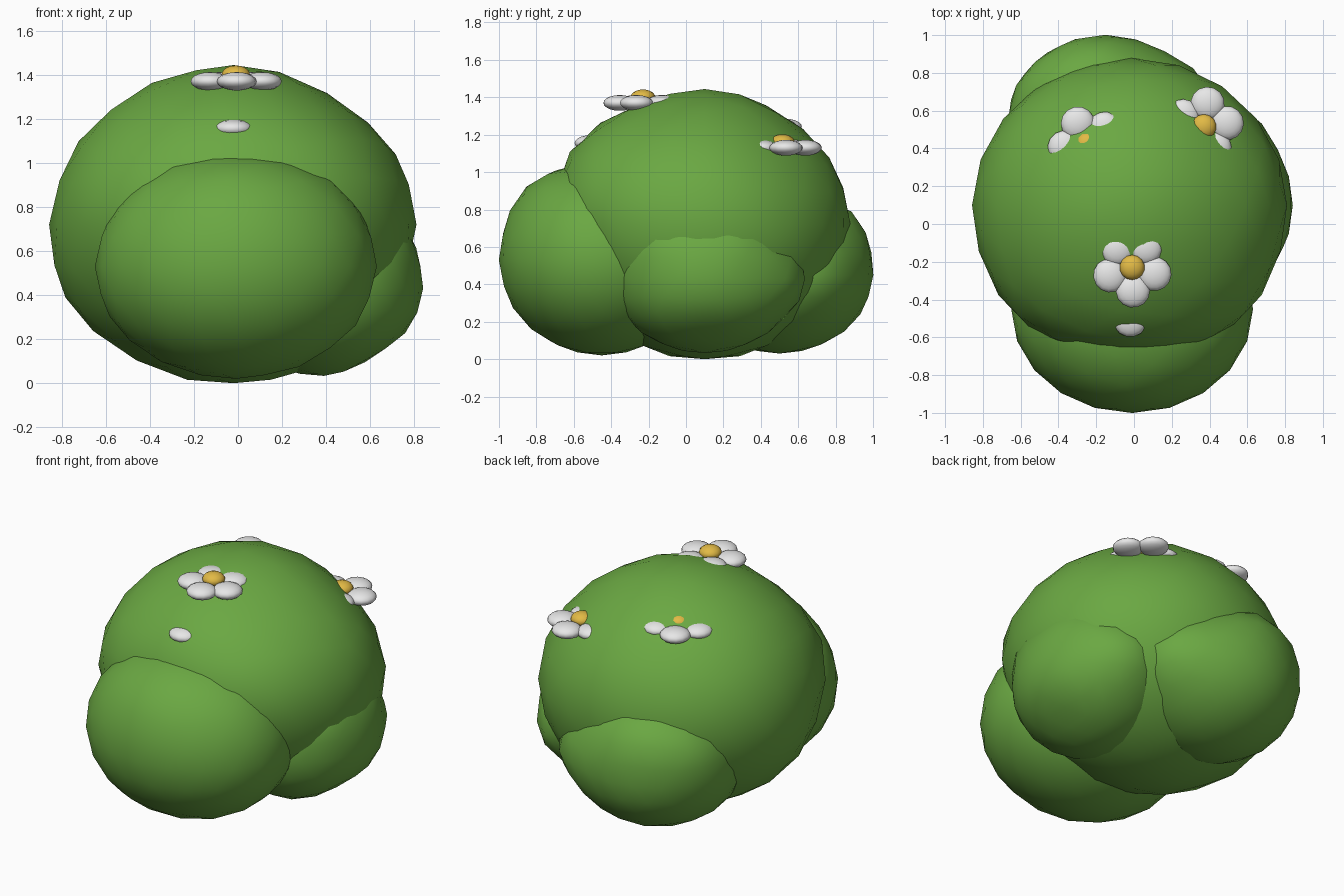
import bpy, bmesh, math
from mathutils import Vector, Matrix

if "Cube" in bpy.data.objects:
    bpy.data.objects.remove(bpy.data.objects["Cube"])


def material(name, rgb):
    m = bpy.data.materials.new(name)
    m.diffuse_color = (*rgb, 1)
    m.use_nodes = True
    m.node_tree.nodes["Principled BSDF"].inputs["Base Color"].default_value = m.diffuse_color
    return m


leaf = material("leaf green", (0.145, 0.39, 0.055))
white = material("petal white", (0.83, 0.83, 0.83))
yellow = material("pollen yellow", (0.76, 0.49, 0.06))


def finish(name, bm, mat):
    for f in bm.faces:
        f.smooth = True
    me = bpy.data.meshes.new(name)
    bm.to_mesh(me)
    bm.free()
    me.materials.append(mat)
    ob = bpy.data.objects.new(name, me)
    bpy.context.collection.objects.link(ob)
    return ob


def blob(name, centre, radii, bumps):
    """Faceted ball of leaves; bumps are (direction, relative height)."""
    bm = bmesh.new()
    bmesh.ops.create_icosphere(bm, subdivisions=3, radius=1)
    for v in bm.verts:
        d = v.co.normalized()
        s = 1.0
        for b, h in bumps:
            s += h * math.exp(-(d.angle(Vector(b)) / 0.42) ** 2)
        v.co = Vector(c + r * k * s for c, r, k in zip(centre, radii, d))
        v.co.z = max(v.co.z, 0)
    finish(name, bm, leaf)


# Foliage clumps
blob("main_foliage", (-0.02, 0.10, 0.72), (0.83, 0.78, 0.72),
     [((0.55, 0.54, 0.64), -0.05), ((0.6, -0.15, 0.8), -0.025),
      ((0, -0.85, 0.5), 0.06), ((0.6, -0.75, 0.25), 0.08),
      ((-0.6, -0.75, 0.2), 0.07), ((-0.9, -0.1, -0.45), 0.03),
      ((0, 0.1, 1), 0.01), ((-0.1, 0.62, 0.75), -0.015),
      ((-0.6, 0.4, 0.65), -0.015), ((0, 0, -1), 0.015)])
blob("front_foliage", (-0.01, -0.45, 0.53), (0.64, 0.55, 0.51),
     [((0, -0.65, 0.75), 0.06), ((0.6, -0.3, 0.75), 0.05),
      ((-0.5, -0.3, 0.8), 0.03)])
blob("right_foliage", (0.39, 0.10, 0.43), (0.45, 0.49, 0.40),
     [((0.6, -0.5, 0.7), 0.15), ((0.6, 0.4, 0.7), 0.14),
      ((0.3, 0.95, 0), 0.15), ((0.6, 0, -0.8), -0.08)])
blob("back_foliage", (-0.15, 0.50, 0.45), (0.52, 0.50, 0.42),
     [((-0.2, 0.7, 0.7), 0.13), ((-0.75, 0.4, 0.55), 0.10),
      ((0.9, 0.35, 0), 0.15)])


def ellipsoid(bm, loc, size, angle=0):
    mat = (Matrix.Translation(loc) @ Matrix.Rotation(angle, 4, 'Z')
           @ Matrix.Diagonal((*size, 1)))
    bmesh.ops.create_uvsphere(bm, u_segments=14, v_segments=10, radius=1, matrix=mat)


def flower(name, x, y, z, start):
    """Five flat petals round a yellow centre, partly sunk in the leaves."""
    bm = bmesh.new()
    for i in range(5):
        a = math.radians(start + 72 * i)
        ellipsoid(bm, (x + 0.125 * math.cos(a), y + 0.125 * math.sin(a), z),
                  (0.088, 0.09, 0.042), a)
    finish(name + "_petals", bm, white)
    bm = bmesh.new()
    ellipsoid(bm, (x, y, z + 0.03), (0.066, 0.066, 0.042))
    finish(name + "_centre", bm, yellow)


# Flowers
flower("top_flower", -0.01, -0.23, 1.37, -88)
flower("right_flower", 0.37, 0.515, 1.13, 81)
flower("left_flower", -0.245, 0.42, 1.243, 115)
flower("front_flower", -0.02, -0.385, 1.155, -90)
